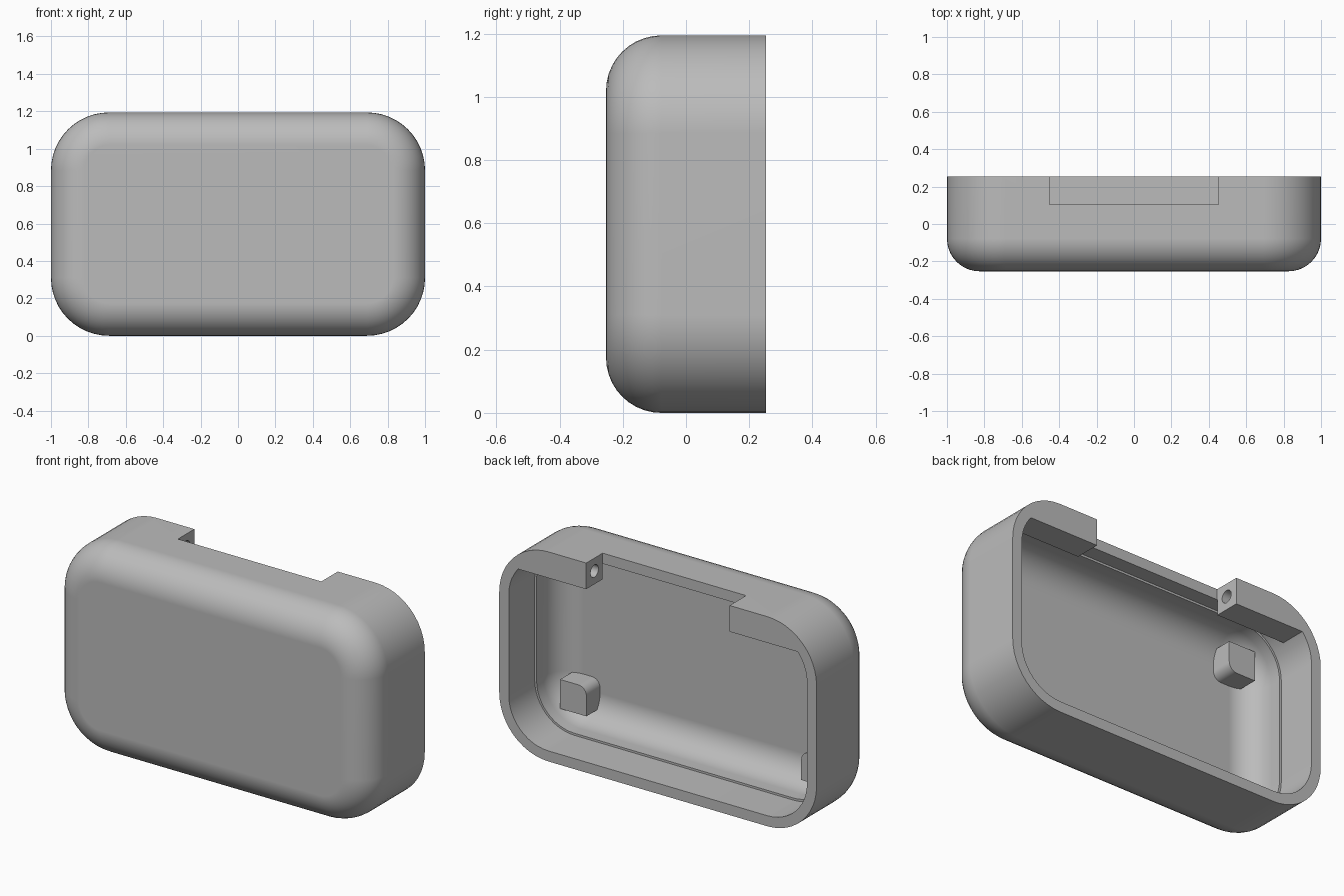
import bpy, bmesh, math
from mathutils import Matrix

if "Cube" in bpy.data.objects:
    bpy.data.objects.remove(bpy.data.objects["Cube"])

W, H, Y0, Y1 = 1.0, 1.194, -0.253, 0.253     # half width, height, front, back
CORNER, FILLET, WALL = 0.31, 0.175, 0.06
NOTCH_X, BAR_Y, BAR_Z = 0.452, 0.106, 1.045   # latch notch and top bar

grey = bpy.data.materials.new("plain grey")
grey.use_nodes = True
grey.diffuse_color = (0.5, 0.5, 0.5, 1)
grey.node_tree.nodes["Principled BSDF"].inputs["Base Color"].default_value = (0.5, 0.5, 0.5, 1)


def outline(inset, steps=12):
    """Rounded rectangle in x and z, shrunk by inset."""
    r = CORNER - inset
    pts = []
    for k, (sx, sz) in enumerate([(1, 1), (-1, 1), (-1, -1), (1, -1)]):
        cx, cz = sx * (W - CORNER), H / 2 + sz * (H / 2 - CORNER)
        for i in range(steps + 1):
            a = math.pi / 2 * (k + i / steps)
            pts.append((cx + r * math.cos(a), cz + r * math.sin(a)))
    return pts


def finish(bm, name):
    bmesh.ops.recalc_face_normals(bm, faces=bm.faces)
    me = bpy.data.meshes.new(name)
    bm.to_mesh(me)
    bm.free()
    me.materials.append(grey)
    ob = bpy.data.objects.new(name, me)
    bpy.context.collection.objects.link(ob)
    return ob


def loft(name, sections):
    """Skin a list of (outline, y) sections and cap both ends."""
    bm = bmesh.new()
    rings = [[bm.verts.new((x, y, z)) for x, z in pts] for pts, y in sections]
    n = len(rings[0])
    for a, b in zip(rings, rings[1:]):
        for i in range(n):
            j = (i + 1) % n
            bm.faces.new((a[i], a[j], b[j], b[i]))
    bm.faces.new(rings[0])
    bm.faces.new(rings[-1])
    return finish(bm, name)


def box(name, x0, x1, y0, y1, z0, z1):
    pts = [(x0, z0), (x1, z0), (x1, z1), (x0, z1)]
    return loft(name, [(pts, y0), (pts, y1)])


def boolean(ob, tool, operation):
    m = ob.modifiers.new("cut", 'BOOLEAN')
    m.object, m.operation, m.solver = tool, operation, 'EXACT'
    tool.hide_render = True
    bpy.context.view_layer.objects.active = ob
    bpy.ops.object.modifier_apply(modifier=m.name)
    bpy.data.objects.remove(tool)


def smooth(ob):
    bpy.ops.object.select_all(action='DESELECT')
    ob.select_set(True)
    bpy.context.view_layer.objects.active = ob
    bpy.ops.object.shade_smooth_by_angle(angle=math.radians(30))
    m = ob.modifiers.new("weighted_normals", 'WEIGHTED_NORMAL')
    m.keep_sharp = True


# Shell: rounded front, straight wall, rim, then stepped hollow inside
N = 10
profile = []
for i in range(N + 1):
    a = math.pi / 2 * i / N
    profile.append((FILLET * (1 - math.sin(a)), Y0 + FILLET * (1 - math.cos(a))))
profile += [(0, Y1), (WALL, Y1), (WALL, 0.02)]
inner, r_in, floor_y = WALL + 0.012, 0.15, Y0 + WALL
for i in range(N + 1):
    a = math.pi / 2 * i / N
    profile.append((inner + r_in * (1 - math.cos(a)), floor_y + r_in * (1 - math.sin(a))))
# the straight inner step runs from the ledge to the inner fillet
profile.insert(N + 4, (inner, 0.02))
shell = loft("case_shell", [(outline(d), y) for d, y in profile])

# Thick bar along the top of the opening
bar_pts = [(x, z) for x, z in outline(0.03) if z > BAR_Z]
half = max(x for x, z in bar_pts) + 0.01
bar_pts = [(half, BAR_Z)] + bar_pts + [(-half, BAR_Z)]
bar = loft("top_bar", [(bar_pts, BAR_Y), (bar_pts, Y1)])
boolean(shell, bar, 'UNION')

# Notch through the middle of the bar
boolean(shell, box("notch_cutter", -NOTCH_X, NOTCH_X, BAR_Y - 0.001, 0.4,
                   BAR_Z - 0.02, 1.4), 'DIFFERENCE')

# Hinge pin holes in the notch ends
for s in (-1, 1):
    bm = bmesh.new()
    bmesh.ops.create_cone(bm, cap_ends=True, segments=32, radius1=0.035, radius2=0.035, depth=0.2,
                          matrix=Matrix.Translation((s * NOTCH_X, 0.178, 1.12))
                          @ Matrix.Rotation(math.pi / 2, 4, 'Y'))
    boolean(shell, finish(bm, "pin_hole_cutter"), 'DIFFERENCE')
smooth(shell)

# Four mounting posts, each rounded on the corner facing the middle
S, R = 0.083, 0.05
for sx, side in ((1, "left"), (-1, "right")):
    for sz, level in ((1, "upper"), (-1, "lower")):
        cx, cz = sx * 0.76, H / 2 + sz * 0.377
        pts = [(-S, S), (S, S), (S, -S)]
        for i in range(9):
            a = math.pi / 2 * i / 8
            pts.append((-S + R - R * math.sin(a), -S + R - R * math.cos(a)))
        pts = [(cx + sx * x, cz + sz * z) for x, z in pts]
        smooth(loft(f"{level}_{side}_post", [(pts, -0.21), (pts, -0.07)]))
